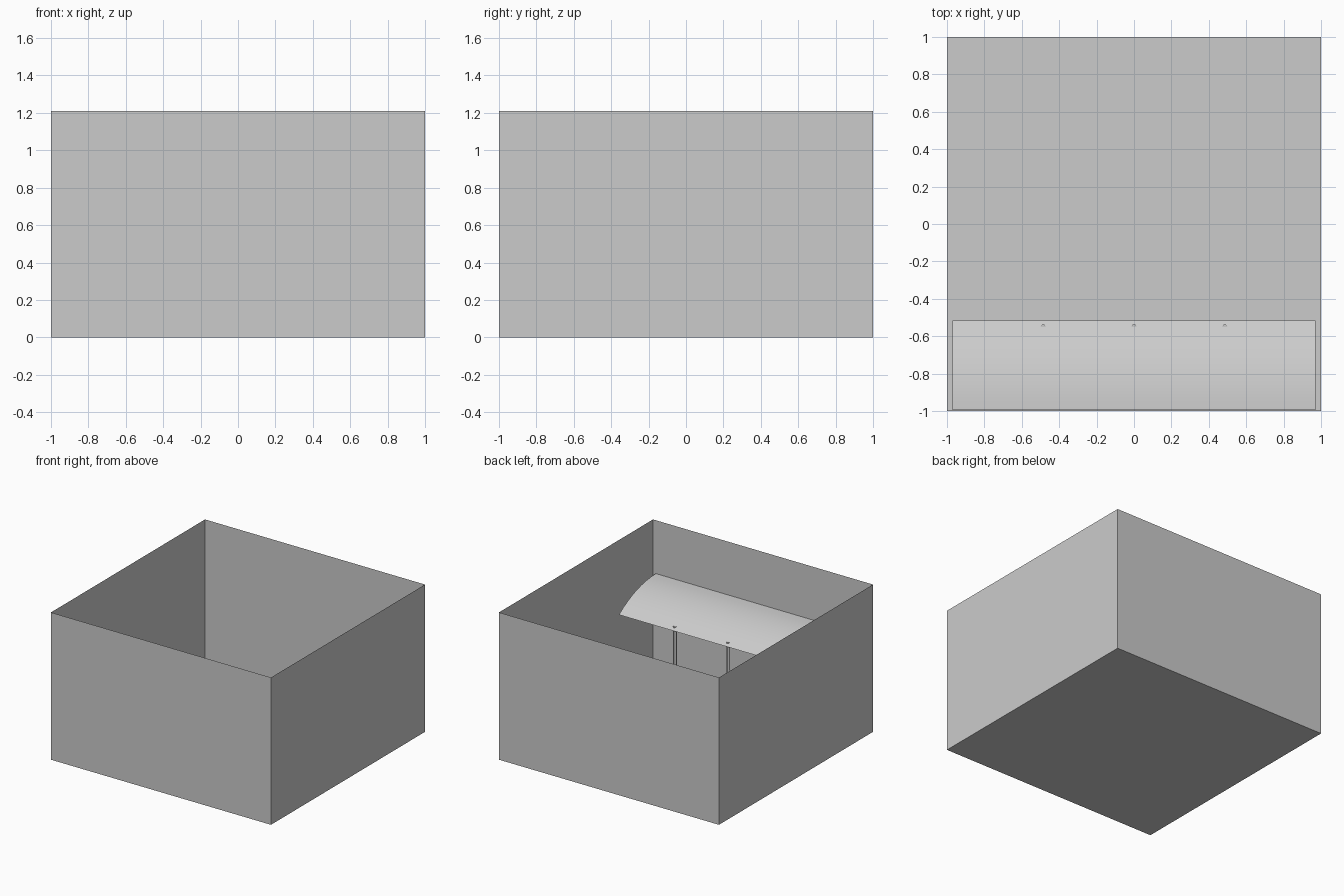
import bpy, bmesh, math

if "Cube" in bpy.data.objects:
    bpy.data.objects.remove(bpy.data.objects["Cube"])

WALL_H = 1.21
ROOF_X = 0.97
BACK_Y, BACK_Z = -0.995, 0.775
DEPTH, DROP = 0.48, 0.155
RADIUS = (DEPTH ** 2 + DROP ** 2) / (2 * DROP)


def finish(name, bm):
    mesh = bpy.data.meshes.new(name)
    bm.to_mesh(mesh)
    bm.free()
    obj = bpy.data.objects.new(name, mesh)
    bpy.context.collection.objects.link(obj)
    return obj


# Courtyard: thin sheet floor and four walls, open at the top
bm = bmesh.new()
bmesh.ops.create_cube(bm, size=2)
top = [f for f in bm.faces if f.normal.z > 0.5]
bmesh.ops.delete(bm, geom=top, context='FACES_ONLY')
for v in bm.verts:
    v.co.z = WALL_H if v.co.z > 0 else 0
finish("courtyard_walls", bm)

# Curved lean-to roof: an arc, level at the wall and falling to its front edge
bm = bmesh.new()
steps = 8
end = math.asin(DEPTH / RADIUS)
rows = []
for i in range(steps + 1):
    a = end * i / steps
    y = BACK_Y + RADIUS * math.sin(a)
    z = BACK_Z - RADIUS * (1 - math.cos(a))
    rows.append([bm.verts.new((x, y, z)) for x in (-ROOF_X, ROOF_X)])
for r, s in zip(rows, rows[1:]):
    bm.faces.new((r[0], r[1], s[1], s[0]))
roof = finish("curved_roof", bm)
for p in roof.data.polygons:
    p.use_smooth = True

# Slim posts under the front edge of the roof
post_y = BACK_Y + DEPTH - 0.035
post_h = BACK_Z - RADIUS + math.sqrt(RADIUS ** 2 - (post_y - BACK_Y) ** 2)
for i, x in enumerate((-0.485, 0, 0.485)):
    bpy.ops.mesh.primitive_cylinder_add(vertices=12, radius=0.014, depth=post_h,
                                        location=(x, post_y, post_h / 2))
    bpy.context.object.name = f"roof_post_{i + 1}"
    bpy.ops.object.shade_smooth_by_angle()
